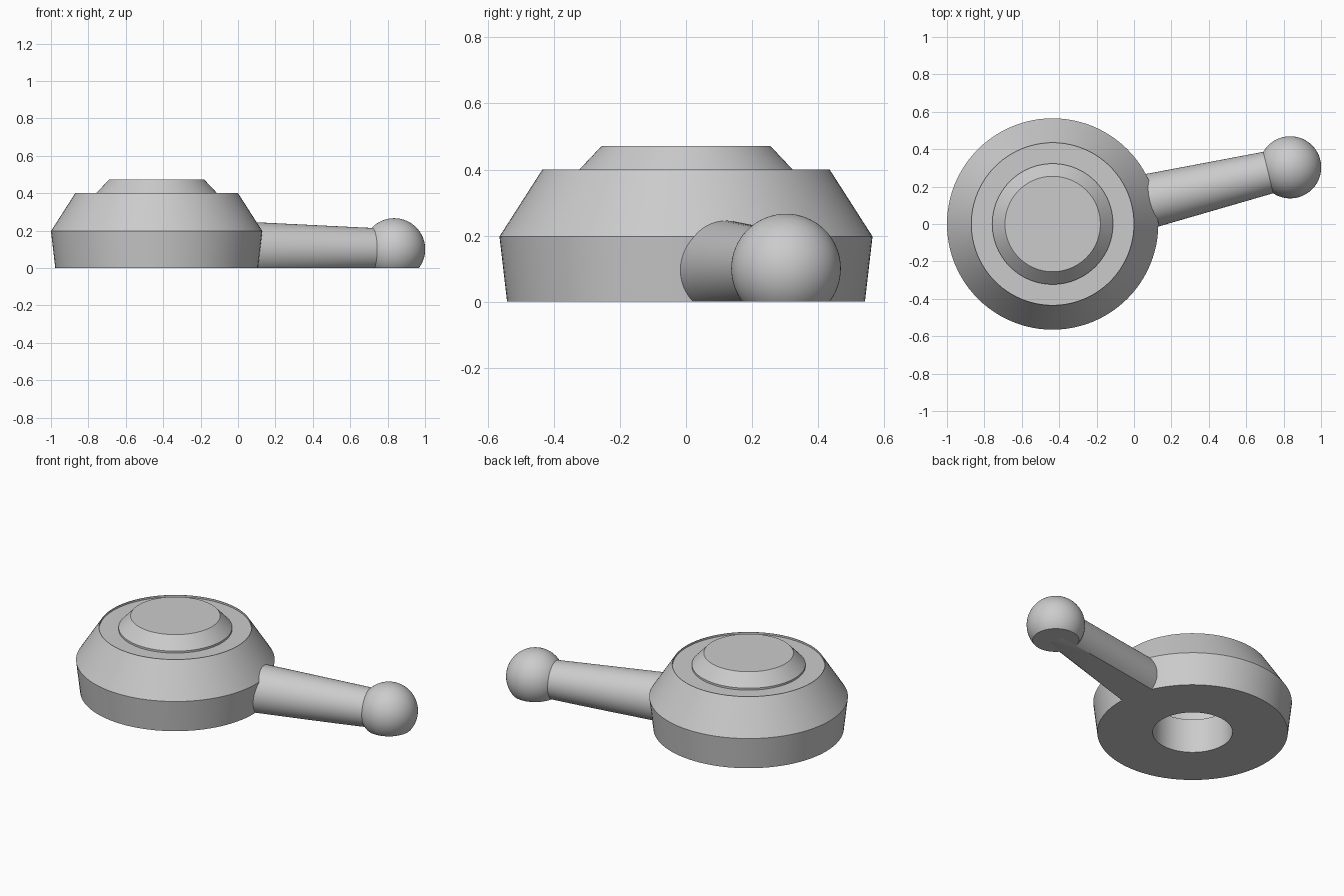
import bpy, bmesh, math
from mathutils import Matrix, Vector

if "Cube" in bpy.data.objects:
    bpy.data.objects.remove(bpy.data.objects["Cube"], do_unlink=True)

metal = bpy.data.materials.new("light_grey_metal")
metal.use_nodes = True
GREY = (0.6, 0.6, 0.6, 1)
metal.diffuse_color = GREY
metal.node_tree.nodes["Principled BSDF"].inputs["Base Color"].default_value = GREY

HUB = Vector((-0.435, 0, 0))
BALL = Vector((0.835, 0.303, 0.1))


def finish(bm, name, trim=False):
    # Optionally trim flat at the ground, then make a smooth-shaded object
    if trim:
        cut = bmesh.ops.bisect_plane(bm, geom=bm.verts[:] + bm.edges[:] + bm.faces[:],
                                     plane_co=(0, 0, 0), plane_no=(0, 0, 1), clear_inner=True)
        rim = [e for e in cut["geom_cut"] if isinstance(e, bmesh.types.BMEdge)]
        bmesh.ops.contextual_create(bm, geom=rim)
    bmesh.ops.recalc_face_normals(bm, faces=bm.faces)
    mesh = bpy.data.meshes.new(name)
    bm.to_mesh(mesh)
    bm.free()
    obj = bpy.data.objects.new(name, mesh)
    mesh.materials.append(metal)
    bpy.context.collection.objects.link(obj)
    bpy.ops.object.select_all(action='DESELECT')
    obj.select_set(True)
    bpy.context.view_layer.objects.active = obj
    bpy.ops.object.shade_smooth_by_angle(angle=math.radians(25))
    return obj


def lathe(name, profile, centre, steps=96):
    # Spin a radius/height profile around the upright axis
    bm = bmesh.new()
    verts = [bm.verts.new((r, 0, z)) for r, z in profile]
    edges = [bm.edges.new(pair) for pair in zip(verts, verts[1:])]
    bmesh.ops.spin(bm, geom=verts + edges, cent=(0, 0, 0), axis=(0, 0, 1),
                   angle=math.tau, steps=steps, use_duplicate=False)
    bmesh.ops.remove_doubles(bm, verts=bm.verts, dist=1e-4)
    bmesh.ops.translate(bm, verts=bm.verts, vec=centre)
    return finish(bm, name)


# Hub with tapered shoulders, shallow top recess, raised cap and stepped bore
lathe("hub", [(0, 0.36), (0.29, 0.36), (0.29, 0.215), (0.227, 0.215), (0.227, 0),
              (0.542, 0), (0.565, 0.197), (0.435, 0.4), (0.433, 0.4), (0.433, 0.388),
              (0.323, 0.388), (0.323, 0.4), (0.255, 0.472), (0, 0.472)], HUB)

# Tapered handle arm, flattened underneath
start = HUB.lerp(Vector((BALL.x, BALL.y, 0)), 0.345)
start.z = BALL.z
span = BALL - start
bm = bmesh.new()
bmesh.ops.create_cone(bm, cap_ends=True, segments=64, radius1=0.149, radius2=0.108,
                      depth=span.length,
                      matrix=Matrix.Translation((start + BALL) / 2)
                      @ span.to_track_quat('Z', 'Y').to_matrix().to_4x4())
finish(bm, "handle_arm", trim=True)

# Ball grip, flattened underneath
bm = bmesh.new()
bmesh.ops.create_uvsphere(bm, u_segments=64, v_segments=32, radius=0.166,
                          matrix=Matrix.Translation(BALL))
finish(bm, "ball_grip", trim=True)
